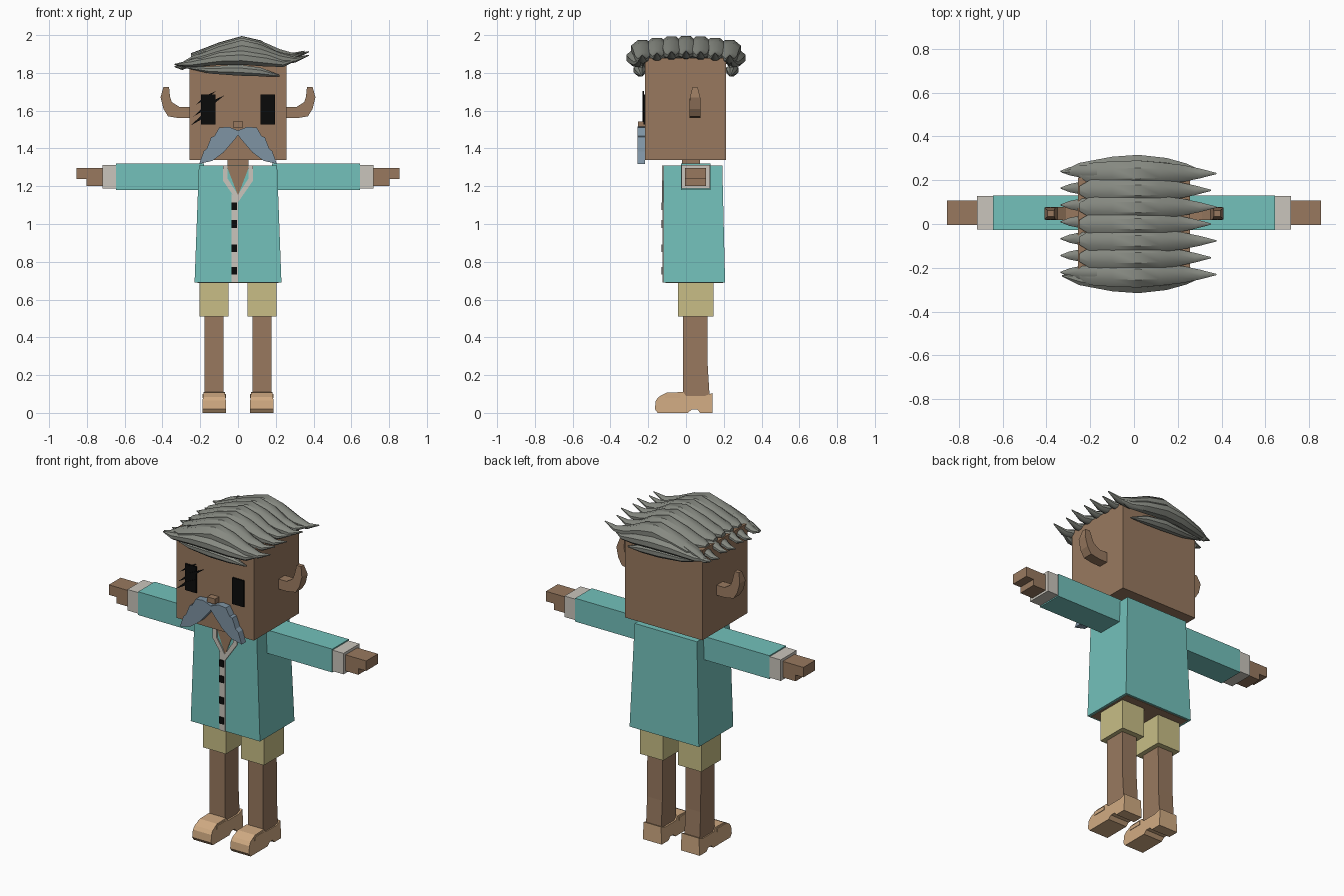
import bpy, bmesh
from math import sin, cos, pi

cube = bpy.data.objects.get("Cube")
if cube:
    bpy.data.objects.remove(cube)


def material(name, *rgb):
    linear = [(c / 255 / 12.92) if c < 11 else ((c / 255 + 0.055) / 1.055) ** 2.4 for c in rgb]
    m = bpy.data.materials.new(name)
    m.use_nodes = True
    m.diffuse_color = (*linear, 1)
    m.node_tree.nodes["Principled BSDF"].inputs["Base Color"].default_value = (*linear, 1)
    return m


SKIN = material("brown skin", 152, 121, 95)
TEAL = material("teal shirt", 115, 193, 187)
CREAM = material("cream trim", 202, 197, 188)
KHAKI = material("khaki shorts", 200, 190, 134)
GREY = material("grey hair", 134, 137, 129)
BLUE = material("blue grey moustache", 126, 147, 163)
BLACK = material("black", 10, 10, 10)
TAN = material("tan leather", 208, 170, 130)


def finish(bm, name, mat):
    bmesh.ops.recalc_face_normals(bm, faces=bm.faces)
    mesh = bpy.data.meshes.new(name)
    bm.to_mesh(mesh)
    bm.free()
    obj = bpy.data.objects.new(name, mesh)
    mesh.materials.append(mat)
    bpy.context.collection.objects.link(obj)
    return obj


def loft(name, rings, mat):
    """Skin a row of equal rings of points and cap both ends."""
    bm = bmesh.new()
    rows = [[bm.verts.new(p) for p in ring] for ring in rings]
    n = len(rows[0])
    for a, b in zip(rows, rows[1:]):
        for i in range(n):
            j = (i + 1) % n
            bm.faces.new((a[i], a[j], b[j], b[i]))
    bm.faces.new(rows[0])
    bm.faces.new(rows[-1])
    return finish(bm, name, mat)


def rect(x0, x1, y0, y1, z):
    return [(x0, y0, z), (x1, y0, z), (x1, y1, z), (x0, y1, z)]


def box(name, x, y, z, mat):
    return loft(name, [rect(*x, *y, z[0]), rect(*x, *y, z[1])], mat)


def side_box(name, side, x, y, z, mat):
    return box(name, (side * x[0], side * x[1]), y, z, mat)


def front_prism(name, points, y0, y1, mat, side=1):
    return loft(name, [[(side * x, y, z) for x, z in points] for y in (y0, y1)], mat)


# Head, neck and nose
box("head", (-.257, .257), (-.217, .212), (1.34, 1.88), SKIN)
box("neck", (-.055, .055), (-.02, .075), (1.25, 1.36), SKIN)
box("nose", (-.026, .026), (-.255, -.21), (1.51, 1.542), SKIN)

# Shirt, tapering upward, with the body showing beneath
loft("shirt", [rect(-.23, .23, -.12, .207, .69), rect(-.207, .207, -.118, .192, 1.31)], TEAL)
box("body_underside", (-.215, .215), (-.108, .195), (.687, .72), SKIN)

# Open neck, collar, button strip and buttons
front_prism("open_neck", [(-.06, 1.308), (.06, 1.308), (0, 1.15)], -.122, -.115, SKIN)
for side, label in ((1, "left"), (-1, "right")):
    front_prism(label + "_collar", [(.055, 1.31), (.08, 1.31), (.08, 1.23), (0, 1.115), (0, 1.155),
                                    (.055, 1.24)], -.126, -.117, CREAM, side)
front_prism("button_strip", [(-.035, .69), (0, .69), (0, 1.14), (-.035, 1.16)], -.125, -.118, CREAM)
for i, z in enumerate((.752, .872, 1.0, 1.095)):
    box(f"button_{i + 1}", (-.034, -.006), (-.131, -.123), (z - .02, z + .02), BLACK)

EAR = [(.25, 1.62), (.31, 1.62), (.35, 1.645), (.36, 1.675), (.365, 1.725),
       (.395, 1.725), (.41, 1.67), (.395, 1.61), (.37, 1.57), (.31, 1.56), (.25, 1.56)]
MOUSTACHE = [(0, 1.495), (.05, 1.515), (.1, 1.51), (.125, 1.465), (.142, 1.46), (.165, 1.4),
             (.182, 1.385), (.205, 1.318), (.135, 1.335), (.075, 1.38), (.015, 1.45), (0, 1.47)]
# Shoe side outline as y, z
SHOE = [(.14, 0), (.075, 0), (.06, .018), (.03, .018), (.01, 0), (-.15, 0), (-.165, .02),
        (-.16, .065), (-.145, .085), (-.1, .108), (-.015, .11), (0, .09), (.1, .09), (.14, .105)]

for side, label in ((1, "left"), (-1, "right")):
    # Arm
    side_box(label + "_sleeve", side, (.18, .645), (-.027, .13), (1.18, 1.32), TEAL)
    side_box(label + "_cuff", side, (.645, .718), (-.024, .127), (1.187, 1.313), CREAM)
    side_box(label + "_hand", side, (.71, .855), (-.005, .107), (1.237, 1.297), SKIN)
    side_box(label + "_palm", side, (.71, .803), (-.005, .107), (1.2, 1.24), SKIN)

    # Leg
    side_box(label + "_shorts", side, (.05, .203), (-.043, .145), (.51, .70), KHAKI)
    xs = sorted((side * .077, side * .178))
    loft(label + "_leg", [rect(*xs, -.015, .126, .07), rect(*xs, -.015, .115, .25),
                          rect(*xs, -.015, .113, .53)], SKIN)

    # Shoe, narrowing toward its top edges
    loft(label + "_shoe", [[(side * (.126 + w * (.063 - .1 * max(z - .05, 0))), y, z)
                            for y, z in SHOE] for w in (-1, 1)], TAN)
    side_box(label + "_shoe_strap", side, (.063, .189), (-.11, -.03), (.078, .1), TAN)

    # Ear, thinner at the tip
    rings = []
    for s in (-1, 1):
        rings.append([(side * x, .048 + s * (.03 if z < 1.66 else .03 - .25 * (z - 1.66)), z)
                      for x, z in EAR])
    loft(label + "_ear", rings, SKIN)

    # Eye and half of the moustache
    front_prism(label + "_eye", [(.12, 1.527), (.195, 1.527), (.195, 1.685), (.12, 1.685)],
                -.226, -.217, BLACK, side)
    front_prism(label + "_moustache", MOUSTACHE, -.258, -.217, BLUE, side)

# Slanted lashes over one eye
for i, (x, z, length) in enumerate(((-.225, 1.63, .11), (-.235, 1.57, .165), (-.25, 1.522, .13))):
    dx, dz = length, length * .68
    front_prism(f"eyelash_{i + 1}", [(x, z), (x + dx * .5, z + dz * .42), (x + dx, z + dz),
                                     (x + dx * .45, z + dz * .62)], -.23, -.222, BLACK)


# Hair: tapered locks swept across the head, stations are x, z, half width, half height
def lock(name, y, stations, lift=0, spread=0):
    rings = []
    for x, z, w, h in stations:
        yc = y * (1 - spread * x * x)
        rings.append([(x, yc + w * cos(k * pi / 4 + pi / 8), z + lift + h * sin(k * pi / 4 + pi / 8))
                      for k in range(8)])
    obj = loft(name, rings, GREY)
    bpy.ops.object.select_all(action="DESELECT")
    obj.select_set(True)
    bpy.context.view_layer.objects.active = obj
    bpy.ops.object.shade_smooth_by_angle(angle=pi / 5)


TOP = [(-.25, 1.89, .02, .015), (-.2, 1.895, .052, .03), (-.1, 1.92, .06, .045), (.02, 1.945, .064, .054),
       (.12, 1.93, .055, .046), (.21, 1.9, .042, .03), (.29, 1.89, .024, .016), (.365, 1.915, .003, .003)]
TIP = [(-.17, 1.895, .03, .025), (-.24, 1.87, .032, .022), (-.295, 1.842, .02, .016), (-.335, 1.845, .003, .003)]
EDGE = [(-.33, 1.845, .004, .004), (-.25, 1.85, .03, .022), (-.1, 1.875, .042, .036), (.02, 1.88, .048, .04),
        (.15, 1.865, .04, .034), (.24, 1.85, .025, .02), (.315, 1.87, .003, .003)]
LOW = [(-.28, 1.83, .004, .004), (-.15, 1.815, .025, .02), (0, 1.815, .035, .032),
       (.12, 1.805, .028, .025), (.22, 1.785, .004, .004)]

for i in range(7):
    y = (i - 3) * .077
    lock(f"top_lock_{i + 1}", y, [(x + .012 * (-1) ** i * (x > .2), *s) for x, *s in TOP], -.4 * y * y)
    lock(f"side_tip_{i + 1}", y + .01, TIP, -.012 * (i % 2))
for sign, label in ((-1, "front"), (1, "back")):
    lock(label + "_edge_lock", sign * .272, EDGE, spread=1.2)
    lock(label + "_low_lock", sign * .245, LOW, spread=.8)
